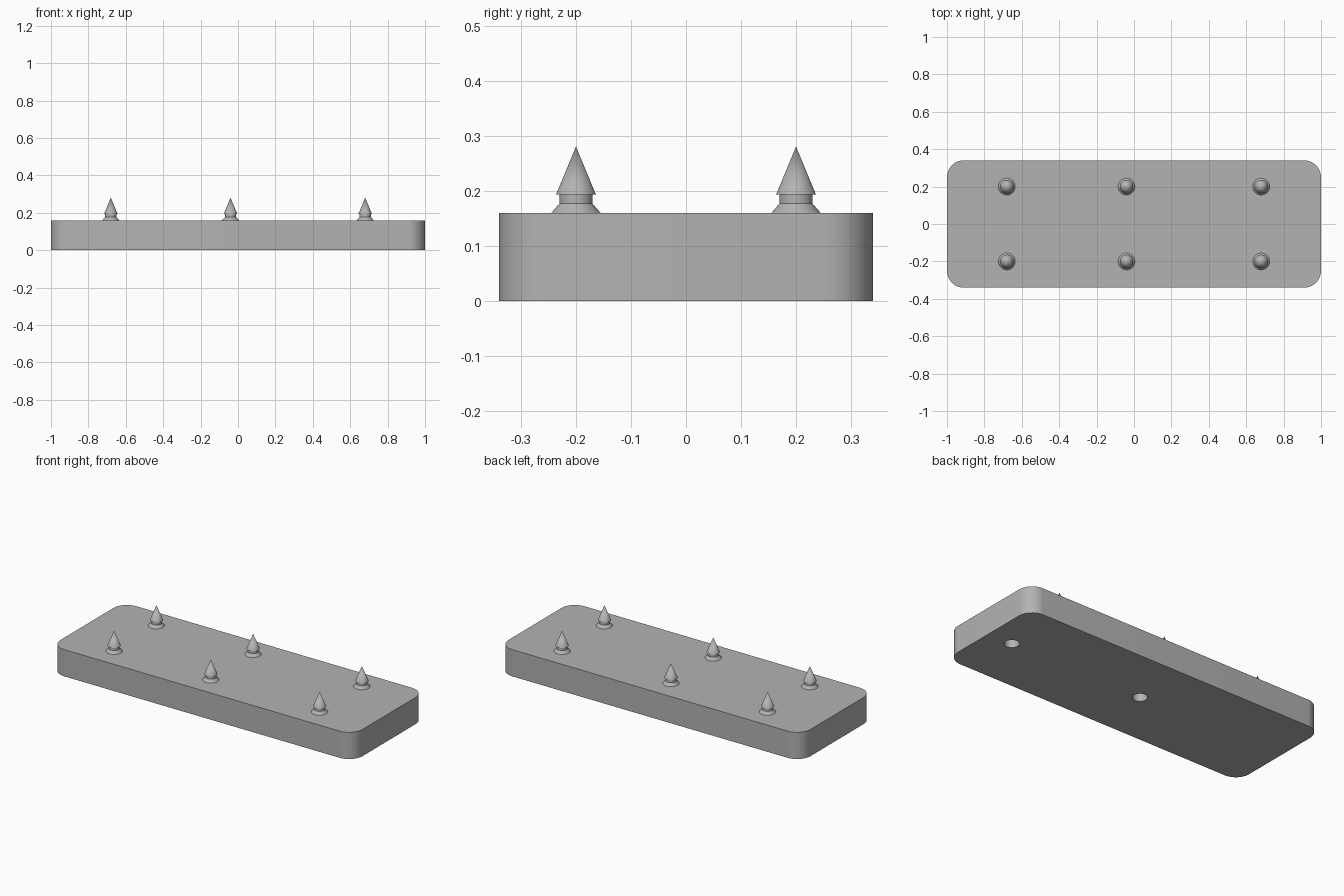
import bpy, bmesh, math

cube = bpy.data.objects.get("Cube")
if cube:
    bpy.data.objects.remove(cube, do_unlink=True)

HALF_X, HALF_Y, HEIGHT, CORNER = 1.0, 0.34, 0.16, 0.09
HOLE_R, HOLE_DEPTH = 0.04, 0.1

grey = bpy.data.materials.new("plain grey")
grey.use_nodes = True
colour = (0.45, 0.45, 0.45, 1)
grey.diffuse_color = colour
grey.node_tree.nodes["Principled BSDF"].inputs["Base Color"].default_value = colour


def make_object(name, bm):
    bmesh.ops.recalc_face_normals(bm, faces=bm.faces[:])
    mesh = bpy.data.meshes.new(name)
    bm.to_mesh(mesh)
    bm.free()
    mesh.materials.append(grey)
    obj = bpy.data.objects.new(name, mesh)
    bpy.context.collection.objects.link(obj)
    return obj


def smooth(obj):
    bpy.ops.object.select_all(action="DESELECT")
    obj.select_set(True)
    bpy.context.view_layer.objects.active = obj
    bpy.ops.object.shade_smooth_by_angle(angle=math.radians(25))


# Base slab: box with rounded vertical corners
bm = bmesh.new()
bmesh.ops.create_cube(bm, size=1)
for v in bm.verts:
    v.co.x *= 2 * HALF_X
    v.co.y *= 2 * HALF_Y
    v.co.z = (v.co.z + 0.5) * HEIGHT
upright = [e for e in bm.edges if abs(e.verts[0].co.z - e.verts[1].co.z) > 0.01]
bmesh.ops.bevel(bm, geom=upright, offset=CORNER, segments=12, profile=0.5, affect="EDGES")
slab = make_object("base_slab", bm)

# Blind round holes in the underside
for i, x in enumerate((-0.04, 0.84)):
    bm = bmesh.new()
    bmesh.ops.create_cone(bm, cap_ends=True, segments=40, radius1=HOLE_R,
                          radius2=HOLE_R, depth=2 * HOLE_DEPTH)
    cutter = make_object(f"hole_cutter_{i + 1}", bm)
    cutter.location = (x, 0, 0)
    cutter.hide_render = True
    cutter.hide_set(True)
    cut = slab.modifiers.new(f"hole_{i + 1}", "BOOLEAN")
    cut.operation = "DIFFERENCE"
    cut.solver = "EXACT"
    cut.object = cutter

# Apply the cuts, then remove the cutters
bpy.context.view_layer.update()
cut_mesh = bpy.data.meshes.new_from_object(slab.evaluated_get(bpy.context.evaluated_depsgraph_get()))
for m in list(slab.modifiers):
    bpy.data.objects.remove(m.object, do_unlink=True)
slab.modifiers.clear()
slab.data = cut_mesh
smooth(slab)

# Pin: flared foot, neck and pointed head, spun from a profile
PROFILE = [(0, 0), (0.045, 0), (0.03, 0.017), (0.03, 0.034), (0.036, 0.034), (0, 0.121)]
bm = bmesh.new()
verts = [bm.verts.new((r, 0, z)) for r, z in PROFILE]
edges = [bm.edges.new(pair) for pair in zip(verts, verts[1:])]
bmesh.ops.spin(bm, geom=verts + edges, cent=(0, 0, 0), axis=(0, 0, 1),
               angle=math.tau, steps=40)
bmesh.ops.remove_doubles(bm, verts=bm.verts[:], dist=0.0005)
pin = make_object("pin_1", bm)
smooth(pin)

# Two rows of three pins
spots = [(x, y) for y in (-0.2, 0.2) for x in (-0.68, -0.04, 0.68)]
for i, (x, y) in enumerate(spots):
    obj = pin
    if i:
        obj = bpy.data.objects.new(f"pin_{i + 1}", pin.data)
        bpy.context.collection.objects.link(obj)
    obj.location = (x, y, HEIGHT)
